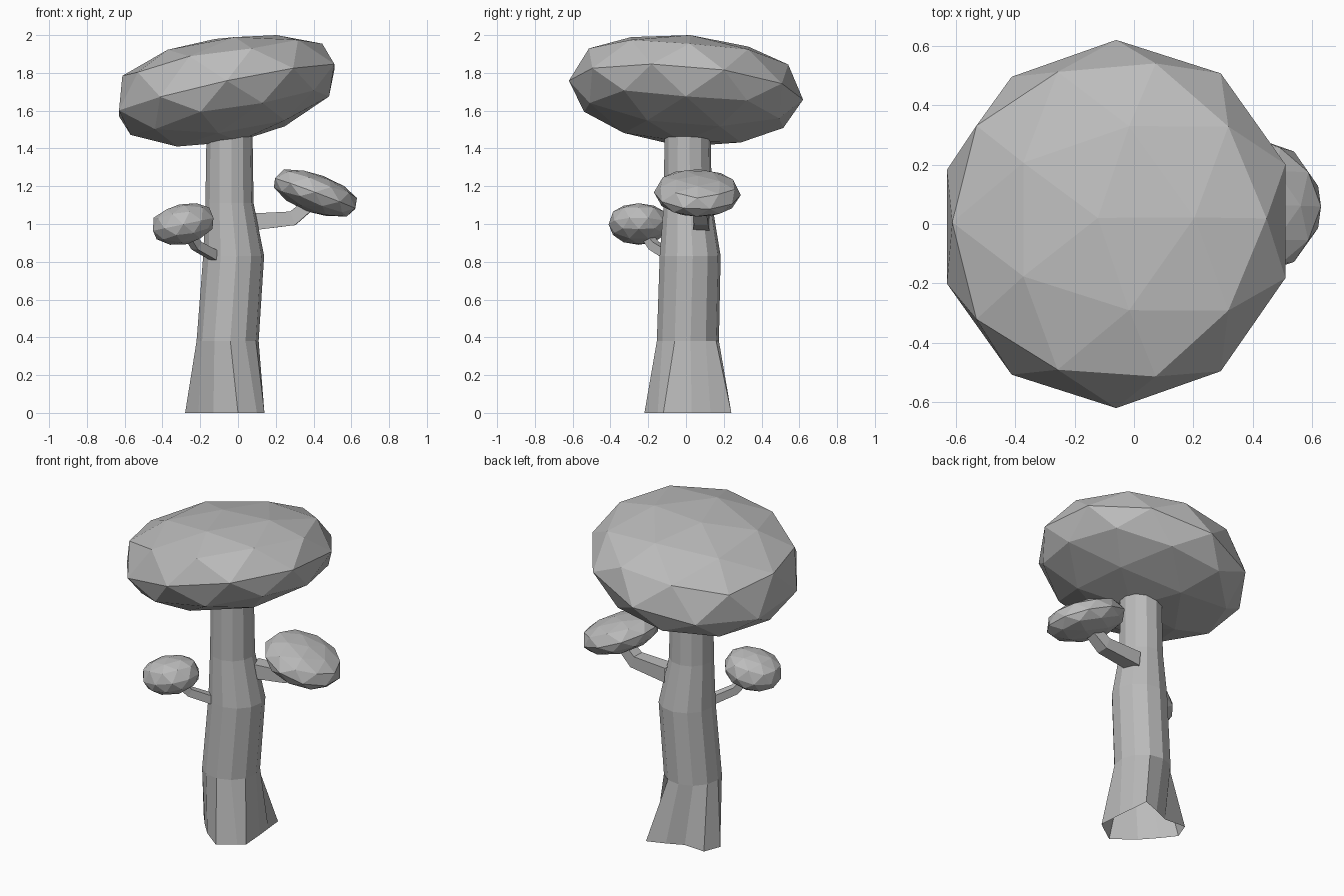
import bpy
import bmesh
from math import cos, sin, radians
from mathutils import Matrix, Vector

cube = bpy.data.objects.get("Cube")
if cube:
    bpy.data.objects.remove(cube, do_unlink=True)

# Single plain colour
GREY = (0.5, 0.5, 0.5, 1.0)
mat = bpy.data.materials.new("plain_grey")
mat.use_nodes = True
mat.diffuse_color = GREY
shader = next(n for n in mat.node_tree.nodes if n.type == "BSDF_PRINCIPLED")
shader.inputs["Base Color"].default_value = GREY


def finish(name, bm):
    mesh = bpy.data.meshes.new(name)
    bm.to_mesh(mesh)
    bm.free()
    mesh.materials.append(mat)
    obj = bpy.data.objects.new(name, mesh)
    bpy.context.collection.objects.link(obj)
    return obj


def loft(name, rings):
    """Skin a list of rings with equal point counts, open at both ends."""
    bm = bmesh.new()
    loops = [[bm.verts.new(p) for p in ring] for ring in rings]
    n = len(loops[0])
    for low, high in zip(loops, loops[1:]):
        for i in range(n):
            j = (i + 1) % n
            bm.faces.new((low[i], low[j], high[j], high[i]))
    return finish(name, bm)


def branch(name, path, radii):
    """Tapered square tube along a bent path."""
    pts = [Vector(p) for p in path]
    rings = []
    for k, (p, r) in enumerate(zip(pts, radii)):
        along = pts[min(k + 1, len(pts) - 1)] - pts[max(k - 1, 0)]
        side = along.cross(Vector((0, 0, 1))).normalized()
        up = side.cross(along).normalized()
        angles = [radians(45 + 90 * i) for i in range(4)]
        rings.append([p + r * (cos(a) * side + sin(a) * up) for a in angles])
    return loft(name, rings)


def foliage(name, radii, tilt_x, tilt_y, low, high, lean=0):
    """Faceted flattened ball with full shoulders, tilted, set between two corners."""
    bm = bmesh.new()
    bmesh.ops.create_icosphere(bm, subdivisions=2, radius=1)
    for v in bm.verts:
        if v.co.z > 0.01:
            v.co.z = v.co.z ** 0.75 * (1 - lean * v.co.x)
    turn = Matrix.Rotation(radians(tilt_x), 4, "X") @ Matrix.Rotation(radians(tilt_y), 4, "Y")
    bm.transform(turn @ Matrix.Diagonal((*radii, 1)))
    for axis in range(3):
        values = [v.co[axis] for v in bm.verts]
        start, span = min(values), max(values) - min(values)
        for v in bm.verts:
            t = (v.co[axis] - start) / span
            v.co[axis] = low[axis] + t * (high[axis] - low[axis])
    return finish(name, bm)


# Trunk: uneven flared foot, then twelve-sided sections
foot = [(.14, -.12), (.13, .03), (.12, .13), (.11, .24), (0, .2), (-.1, .155),
        (-.24, .165), (-.28, .06), (-.21, -.03), (-.13, -.12), (0, -.22), (.1, -.15)]
rings = [[(x, y, 0) for x, y in foot]]
for cx, cy, z, r in [(-.055, .01, .38, .165), (-.023, .022, .83, .162),
                     (-.045, .01, 1.11, .128), (-.045, .008, 1.5, .122)]:
    angles = [radians(30 * i - 25) for i in range(12)]
    rings.append([(cx + r * cos(a), cy + r * sin(a), z) for a in angles])
loft("trunk", rings)

# Side branches
branch("left_branch", [(.06, .08, 1.01), (.29, .08, 1.03), (.42, .07, 1.14)],
       [.064, .054, .045])
branch("right_branch", [(-.12, -.08, .83), (-.22, -.17, .885), (-.28, -.24, .98)],
       [.036, .034, .03])

# Foliage masses
foliage("crown", (.58, .62, .27), -4.5, -12.5, (-.63, -.62, 1.41), (.51, .62, 2), .13)
foliage("left_foliage", (.24, .23, .11), -2, 22, (.19, -.17, 1.04), (.63, .29, 1.29))
foliage("right_foliage", (.16, .16, .1), 0, -12, (-.45, -.41, .89), (-.13, -.09, 1.11))
